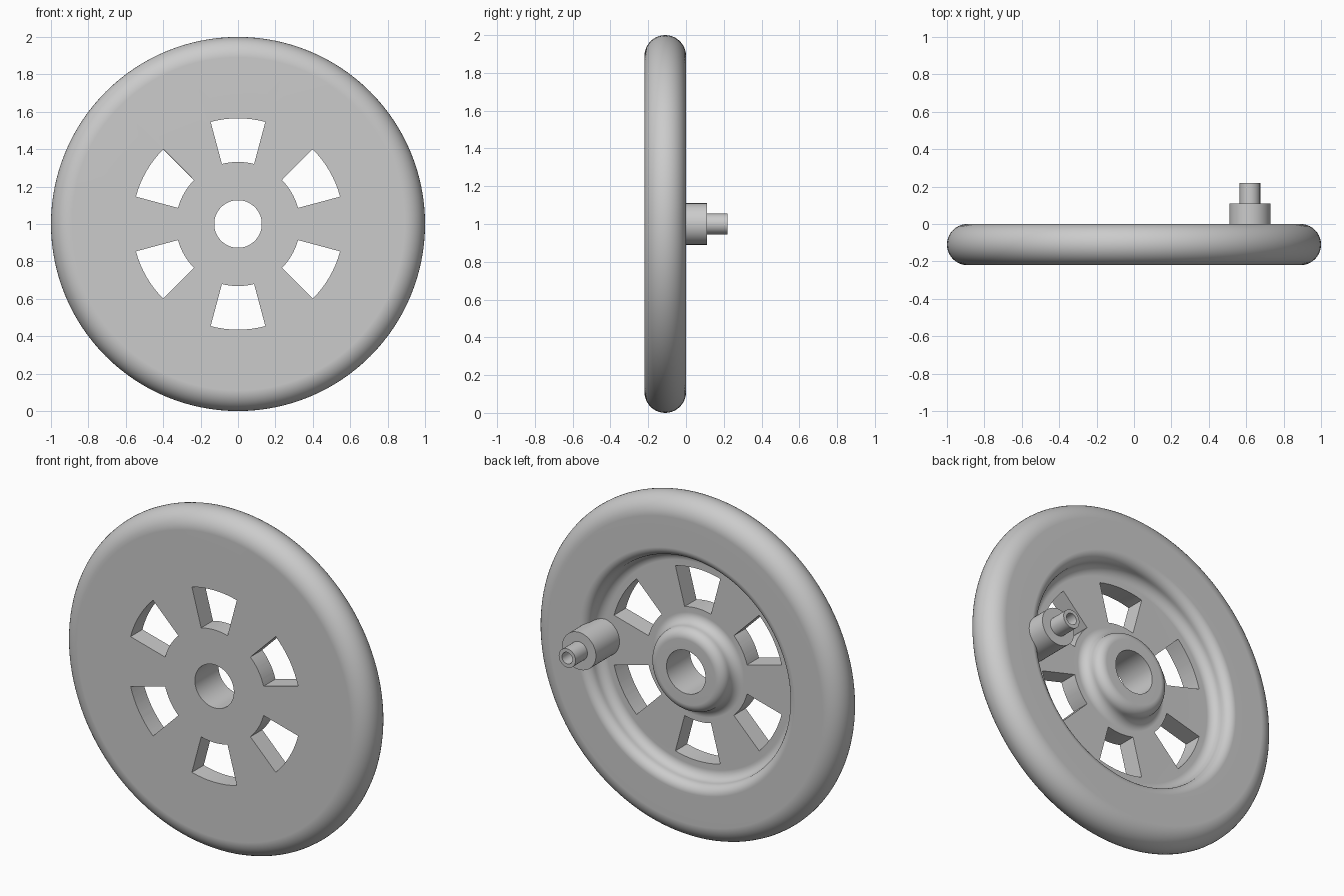
import bpy, bmesh
from math import sin, cos, pi, radians

cube = bpy.data.objects.get("Cube")
if cube:
    bpy.data.objects.remove(cube, do_unlink=True)

grey = bpy.data.materials.new("light grey")
grey.use_nodes = True
COLOR = (0.6, 0.6, 0.6, 1)
grey.diffuse_color = COLOR
grey.node_tree.nodes["Principled BSDF"].inputs["Base Color"].default_value = COLOR


def finish(name, bm, location):
    bmesh.ops.recalc_face_normals(bm, faces=bm.faces)
    mesh = bpy.data.meshes.new(name)
    bm.to_mesh(mesh)
    bm.free()
    mesh.materials.append(grey)
    obj = bpy.data.objects.new(name, mesh)
    obj.location = location
    bpy.context.collection.objects.link(obj)
    return obj


def lathe(name, profile, location, steps, closed):
    """Turn a profile of (radius, y) points about the y axis."""
    bm = bmesh.new()
    verts = [bm.verts.new((r, y, 0)) for r, y in profile]
    edges = [bm.edges.new(pair) for pair in zip(verts, verts[1:])]
    if closed:
        edges.append(bm.edges.new((verts[-1], verts[0])))
    bmesh.ops.spin(bm, geom=verts + edges, cent=(0, 0, 0), axis=(0, 1, 0),
                   angle=2 * pi, steps=steps, use_duplicate=False)
    bmesh.ops.remove_doubles(bm, verts=bm.verts, dist=1e-5)
    return finish(name, bm, location)


def arc(r, y, radius, start, end, n=8):
    """Profile points round (r, y) from one angle to another, in degrees."""
    angles = [radians(start + (end - start) * i / n) for i in range(n + 1)]
    return [(r + radius * cos(a), y + radius * sin(a)) for a in angles]


def activate(obj):
    bpy.ops.object.select_all(action='DESELECT')
    obj.select_set(True)
    bpy.context.view_layer.objects.active = obj


FRONT, FLOOR = -0.22, -0.11
BORE, FILLET = 0.127, 0.055

# wheel: flat front, round tyre edge, recessed back with a raised hub
profile = [(BORE, FRONT)]
profile += arc(0.89, FLOOR, 0.11, -90, 90, 20)
profile += arc(0.71, -FILLET, FILLET, 90, 180)
profile += arc(0.60, -FILLET, FILLET, 0, -90)[1:]
profile += arc(0.30, -FILLET, FILLET, 270, 180)
profile += arc(0.19, -FILLET, FILLET, 0, 90)[1:]
profile.append((BORE, 0))
wheel = lathe("wheel", profile, (0, 0, 1), 128, True)

# six window openings between the spokes
bm = bmesh.new()
for k in range(6):
    middle = 30 + 60 * k
    outline = arc(0, 0, 0.565, middle - 15, middle + 15)
    outline += arc(0, 0, 0.332, middle + 15, middle - 15)
    face = bm.faces.new([bm.verts.new((x, -0.4, z)) for x, z in outline])
    wall = bmesh.ops.extrude_face_region(bm, geom=[face])
    moved = [v for v in wall["geom"] if isinstance(v, bmesh.types.BMVert)]
    bmesh.ops.translate(bm, verts=moved, vec=(0, 0.6, 0))
cutter = finish("window_cutter", bm, (0, 0, 1))
cutter.hide_render = True

cut = wheel.modifiers.new("windows", 'BOOLEAN')
cut.operation = 'DIFFERENCE'
cut.solver = 'EXACT'
cut.object = cutter
activate(wheel)
bpy.ops.object.modifier_apply(modifier=cut.name)
bpy.data.objects.remove(cutter, do_unlink=True)

# crank pin: thick boss, thin stub and a blind hole in its end
pin = lathe("crank_pin", [(0, -0.13), (0.11, -0.13), (0.11, 0.11), (0.055, 0.11),
                          (0.055, 0.22), (0.034, 0.22), (0.034, 0.11), (0, 0.11)],
            (0.62, 0, 1), 48, False)

# smooth curves, crisp edges and flat planes
for obj in (wheel, pin):
    activate(obj)
    bpy.ops.object.shade_smooth_by_angle(angle=radians(30))
    weighted = obj.modifiers.new("flat_planes", 'WEIGHTED_NORMAL')
    weighted.keep_sharp = True
